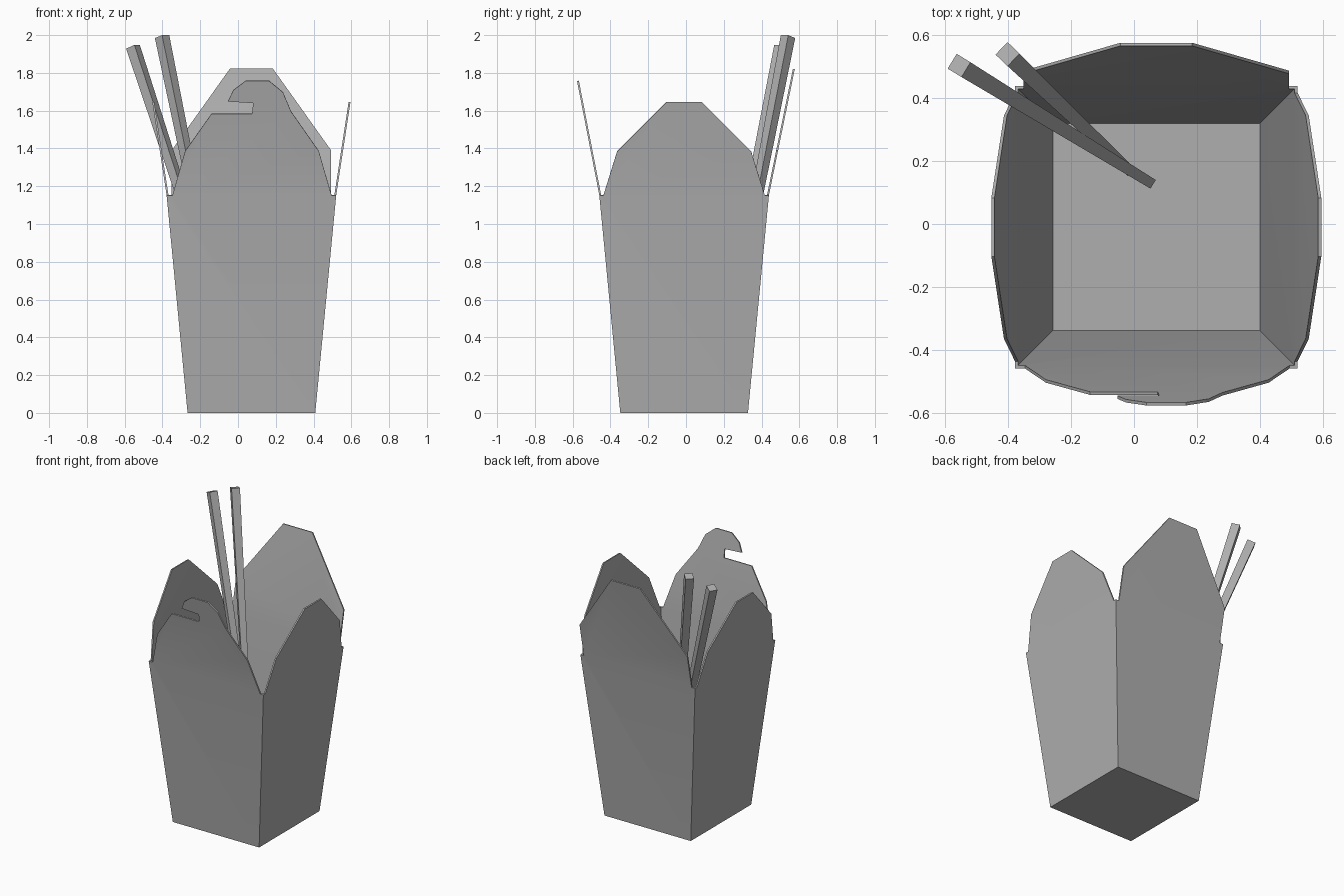
import bpy, bmesh
from math import radians
from mathutils import Vector, Matrix

if "Cube" in bpy.data.objects:
    bpy.data.objects.remove(bpy.data.objects["Cube"])

CENTRE = Vector((0.071, -0.01, 0))
BASE, RIM, RIM_Z = 0.338, 0.449, 1.152   # half widths and rim height

grey = bpy.data.materials.new("dark_grey")
grey.diffuse_color = (.43, .43, .43, 1)
grey.use_nodes = True
grey.node_tree.nodes["Principled BSDF"].inputs["Base Color"].default_value = grey.diffuse_color


def finish(bm, name):
    bmesh.ops.recalc_face_normals(bm, faces=bm.faces)
    me = bpy.data.meshes.new(name)
    bm.to_mesh(me)
    bm.free()
    me.materials.append(grey)
    ob = bpy.data.objects.new(name, me)
    bpy.context.collection.objects.link(ob)
    return ob


# Flap outlines (u, z) above the rim, going from right to left
hook = [(.424, RIM_Z), (.357, 1.385), (.21, 1.595), (.167, 1.697), (.094, 1.757),
        (-.031, 1.757), (-.096, 1.708), (-.124, 1.648), (.009, 1.64), (.004, 1.583),
        (-.211, 1.583), (-.351, 1.385), (-.418, RIM_Z)]


def mirrored(half):
    return half + [(-u, z) for u, z in reversed(half)]


side = mirrored([(.427, RIM_Z), (.355, 1.383), (.093, 1.645)])
back = mirrored([(.422, RIM_Z), (.422, 1.388), (.114, 1.82)])

# Carton: floor plus four leaning walls, each with its own flap
bm = bmesh.new()
floor = [(-BASE, -BASE), (BASE, -BASE), (BASE, BASE), (-BASE, BASE)]
bm.faces.new([bm.verts.new((x, y, 0)) for x, y in floor])
for k, (outline, slope) in enumerate([(hook, .195), (side, .153), (back, .205), (side, .153)]):
    rot = Matrix.Rotation(radians(90 * k), 3, 'Z')

    def vert(u, depth, z):
        return bm.verts.new(rot @ Vector((u, -depth, z)))

    flap = [vert(u, RIM + (z - RIM_Z) * slope, z) for u, z in outline]
    bm.faces.new(flap)
    bm.faces.new([vert(-BASE, BASE, 0), vert(BASE, BASE, 0), vert(RIM, RIM, RIM_Z),
                  flap[0], flap[-1], vert(-RIM, RIM, RIM_Z)])
bmesh.ops.remove_doubles(bm, verts=bm.verts, dist=1e-4)
bmesh.ops.translate(bm, verts=bm.verts, vec=CENTRE)
carton = finish(bm, "carton")
# make sure the shell faces outwards, then thicken inwards
if carton.data.polygons[0].normal.z > 0:
    carton.data.flip_normals()
mod = carton.modifiers.new("card", 'SOLIDIFY')
mod.thickness = 0.01
mod.offset = -1
mod.use_even_offset = True
# Soft fold between walls and flaps, crisp edges elsewhere
bpy.context.view_layer.objects.active = carton
carton.select_set(True)
bpy.ops.object.modifier_apply(modifier=mod.name)
bpy.ops.object.shade_smooth_by_angle(angle=radians(30))


# Chopsticks: tapered square bars
def chopstick(name, low, high, w_low=.032, w_high=.055):
    low, high = Vector(low), Vector(high)
    axis = (high - low).normalized()
    a = axis.cross(Vector((0, 0, 1))).normalized()
    b = axis.cross(a)
    bm = bmesh.new()
    for p, w in ((low, w_low), (high, w_high)):
        for s, t in ((-1, -1), (1, -1), (1, 1), (-1, 1)):
            bm.verts.new(p + (a * s + b * t) * w / 2)
    bmesh.ops.convex_hull(bm, input=bm.verts)
    bmesh.ops.dissolve_limit(bm, angle_limit=.01, verts=bm.verts, edges=bm.edges)
    return finish(bm, name)


chopstick("chopstick_left", (.048, .134, .1), (-.556, .504, 1.938))
chopstick("chopstick_right", (-.02, .175, .12), (-.402, .54, 1.992))
